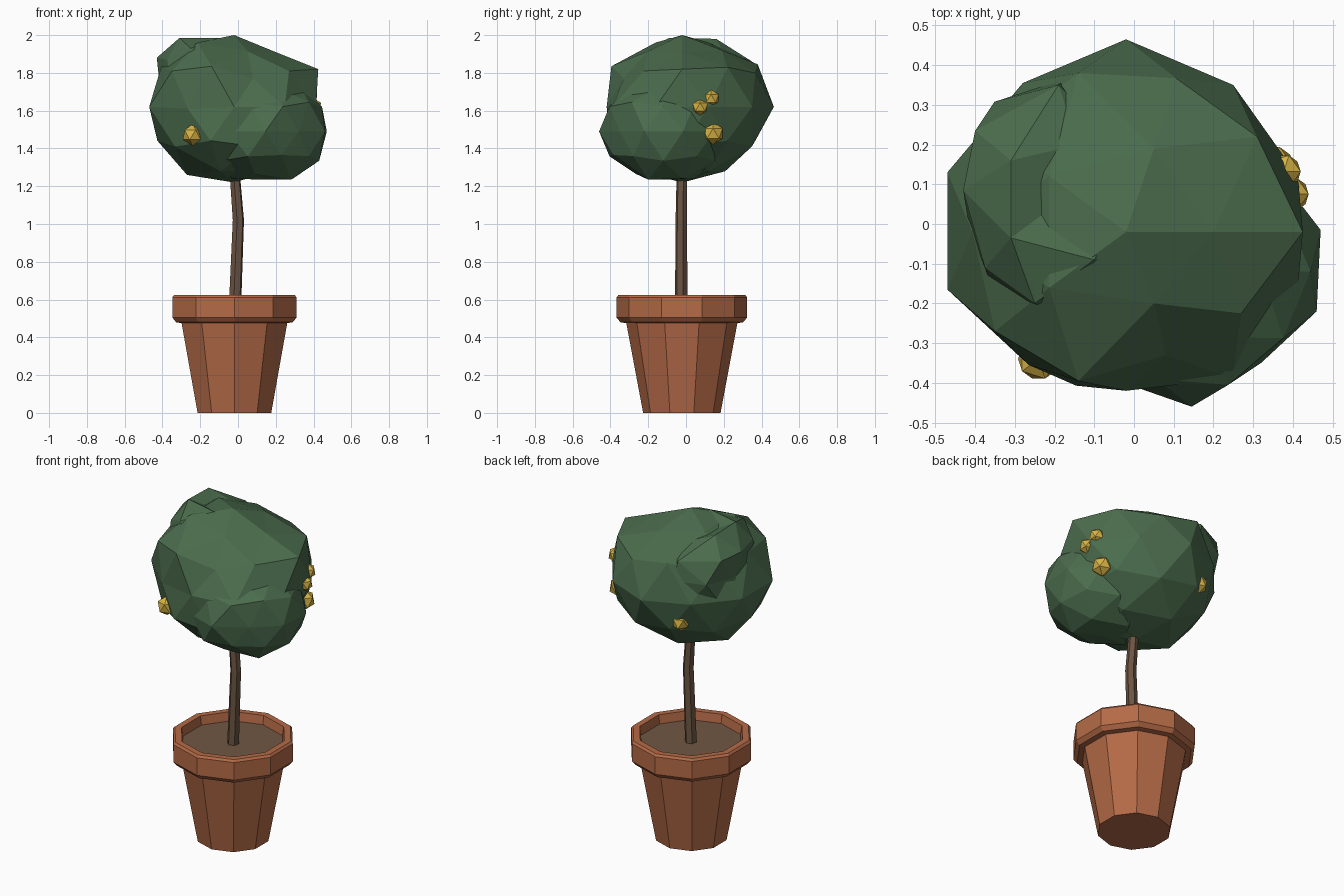
import bpy, bmesh, math
from mathutils import Vector


def material(name, rgb):
    m = bpy.data.materials.new(name)
    m.diffuse_color = (*rgb, 1)
    return m


TERRACOTTA = material("terracotta", (0.46, 0.145, 0.063))
SOIL = material("soil_brown", (0.16, 0.097, 0.055))
BARK = material("bark_brown", (0.15, 0.09, 0.056))
LEAF = material("leaf_green", (0.07, 0.15, 0.074))
GOLD = material("fruit_gold", (0.68, 0.45, 0.06))


def finish(bm, name, mat):
    bmesh.ops.recalc_face_normals(bm, faces=bm.faces)
    me = bpy.data.meshes.new(name)
    bm.to_mesh(me)
    bm.free()
    me.materials.append(mat)
    ob = bpy.data.objects.new(name, me)
    bpy.context.collection.objects.link(ob)
    return ob


def stack(name, mat, rings, sides, turn):
    """Skin a column of (x, y, z, radius) rings and cap both ends."""
    bm = bmesh.new()
    loops = []
    for x, y, z, r in rings:
        angles = [turn + math.tau * i / sides for i in range(sides)]
        loops.append([bm.verts.new((x + r * math.cos(a), y + r * math.sin(a), z)) for a in angles])
    for a, b in zip(loops, loops[1:]):
        for i in range(sides):
            j = (i + 1) % sides
            bm.faces.new((a[i], a[j], b[j], b[i]))
    bm.faces.new(loops[0][::-1])
    bm.faces.new(loops[-1])
    return finish(bm, name, mat)


def leaf_clump(name, center, radius, points, squash=0.88):
    """Squashed icosphere; the vertex facing each given point is pulled onto it."""
    c = Vector(center)
    bm = bmesh.new()
    bmesh.ops.create_icosphere(bm, subdivisions=2, radius=1)
    dirs = {v: v.co.normalized() for v in bm.verts}
    for v, d in dirs.items():
        v.co = c + Vector((d.x, d.y, d.z * squash)) * radius
    for p in points:
        o = Vector(p) - c
        o = Vector((o.x, o.y, o.z / squash)).normalized()
        max(dirs, key=lambda v: dirs[v].dot(o)).co = p
    return finish(bm, name, LEAF)


# Pot with a heavy rim
CX, CY = -0.019, -0.022
pot = [(0.0, 0.205), (0.475, 0.294), (0.48, 0.325), (0.505, 0.346),
       (0.612, 0.346), (0.625, 0.335), (0.625, 0.297), (0.565, 0.288)]
stack("pot", TERRACOTTA, [(CX, CY, z, r) for z, r in pot], 10, math.pi / 2)

# Soil disc
stack("soil", SOIL, [(CX, CY, 0.56, 0.288), (CX, CY, 0.572, 0.289)], 10, math.pi / 2)

# Slightly bent trunk
stack("trunk", BARK, [(-0.016, -0.025, 0.56, 0.034), (0.002, -0.025, 1.02, 0.031),
                      (-0.018, -0.022, 1.28, 0.028), (-0.02, -0.02, 1.45, 0.025)], 6, 0.3)

# Crown: one large clump and two smaller ones
leaf_clump("crown_main", (-0.02, -0.02, 1.62), 0.455, [
    (-0.02, 0.465, 1.62), (0.25, 0.35, 1.62), (-0.28, 0.355, 1.62),
    (-0.47, 0.13, 1.62), (-0.47, -0.165, 1.62), (-0.02, -0.42, 1.62),
    (-0.265, -0.355, 1.61), (0.08, -0.33, 1.77), (0.20, -0.02, 1.91),
    (0.31, 0.22, 1.83), (0.27, -0.225, 1.81), (0.05, 0.19, 1.92),
    (0.05, -0.20, 1.915), (-0.14, 0.38, 1.845), (-0.14, -0.395, 1.835),
    (-0.35, -0.27, 1.81), (0.425, -0.02, 1.82), (-0.02, -0.02, 2.0),
    (-0.27, -0.02, 1.26)])
leaf_clump("crown_lower_right", (0.145, -0.12, 1.49), 0.335, [
    (0.145, -0.46, 1.49), (0.47, -0.015, 1.49), (0.46, -0.22, 1.49),
    (0.23, -0.385, 1.365), (0.32, -0.35, 1.49), (0.21, -0.285, 1.72),
    (0.29, -0.02, 1.24), (0.28, -0.20, 1.235), (0.09, -0.265, 1.265),
    (0.145, -0.12, 1.235), (0.375, -0.28, 1.36)])
leaf_clump("crown_upper_left", (-0.175, 0.065, 1.74), 0.30, [
    (-0.31, 0.16, 1.98), (-0.31, -0.035, 1.985), (-0.25, -0.20, 1.93),
    (-0.10, -0.09, 1.985), (-0.40, 0.235, 1.87), (-0.43, 0.085, 1.88),
    (-0.375, -0.11, 1.87), (-0.19, 0.35, 1.86), (-0.11, 0.27, 1.84),
    (-0.14, 0.20, 1.91), (-0.175, 0.065, 1.92),
    (-0.415, 0.14, 1.74), (-0.415, -0.01, 1.74)])

# Golden fruit
fruit = [(-0.24, -0.34, 1.472, 0.058), (0.377, 0.132, 1.665, 0.048),
         (0.397, 0.075, 1.62, 0.048), (0.35, 0.143, 1.48, 0.060),
         (-0.19, 0.325, 1.485, 0.056)]
for i, (x, y, z, r) in enumerate(fruit):
    bm = bmesh.new()
    bmesh.ops.create_icosphere(bm, subdivisions=1, radius=r)
    bmesh.ops.translate(bm, verts=bm.verts, vec=(x, y, z))
    finish(bm, f"fruit_{i + 1}", GOLD)
